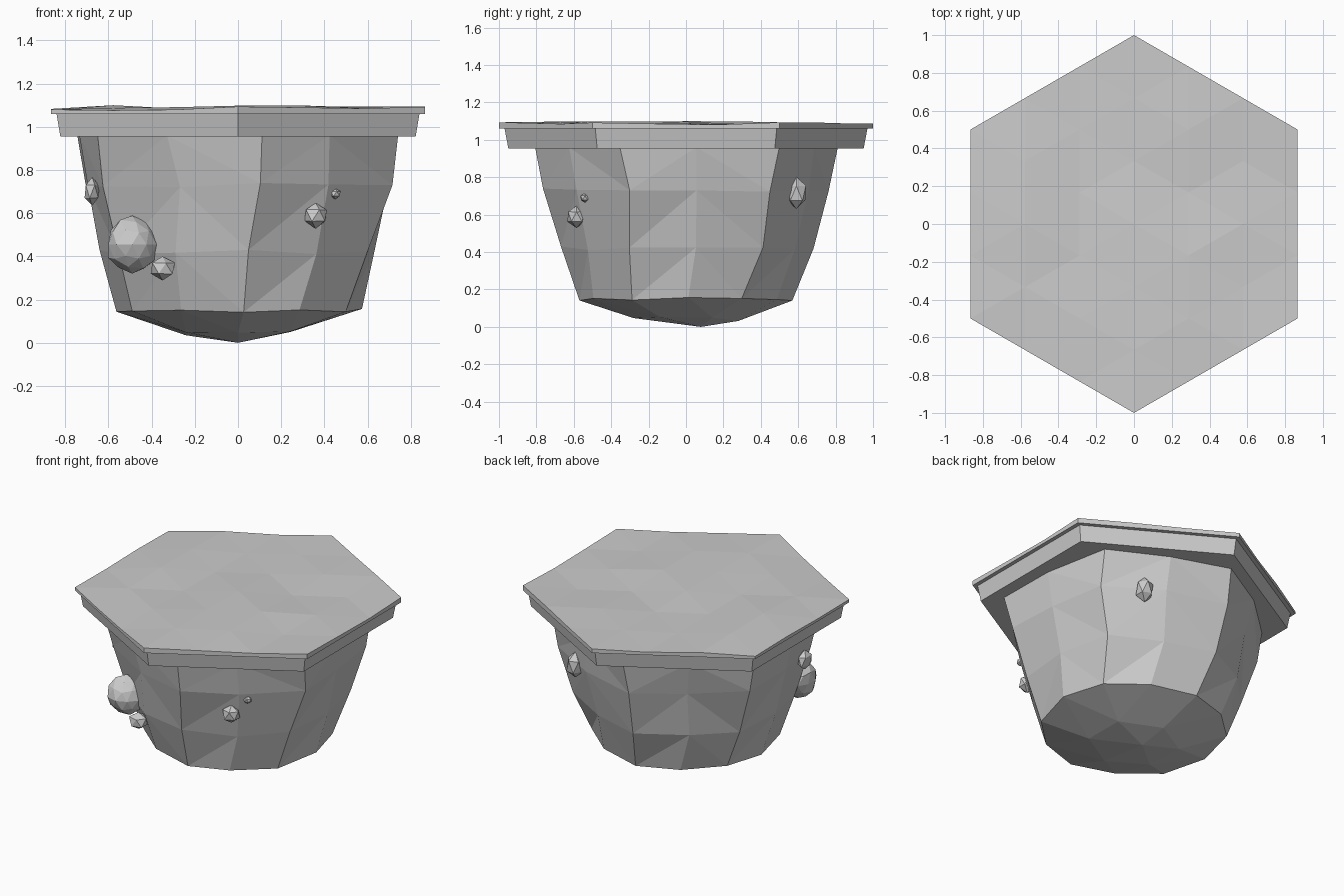
import bpy, bmesh, random
from math import radians, cos, sin
from mathutils import Vector

if "Cube" in bpy.data.objects:
    bpy.data.objects.remove(bpy.data.objects["Cube"])

random.seed(4)


def finish(name, bm):
    bmesh.ops.recalc_face_normals(bm, faces=bm.faces[:])
    me = bpy.data.meshes.new(name)
    bm.to_mesh(me)
    bm.free()
    ob = bpy.data.objects.new(name, me)
    bpy.context.collection.objects.link(ob)
    return ob


def bridge(bm, lower, upper, tri=False):
    n = len(lower)
    for i in range(n):
        j = (i + 1) % n
        if not tri:
            bm.faces.new((lower[i], lower[j], upper[j], upper[i]))
        elif i % 2:
            bm.faces.new((lower[i], lower[j], upper[j]))
            bm.faces.new((lower[i], upper[j], upper[i]))
        else:
            bm.faces.new((lower[i], lower[j], upper[i]))
            bm.faces.new((lower[j], upper[j], upper[i]))


def hex_ring(bm, r, z):
    return [bm.verts.new((r * cos(radians(30 + 60 * k)), r * sin(radians(30 + 60 * k)), z))
            for k in range(6)]


# Tapered hexagonal band under the cap
bm = bmesh.new()
low, top = hex_ring(bm, 0.95, 0.955), hex_ring(bm, 0.97, 1.06)
bridge(bm, low, top)
bm.faces.new(low)
bm.faces.new(top)
finish("hex_band", bm)

# Hexagonal cap: triangular grid with gently uneven ground
bm = bmesh.new()
N = 3
a, b = Vector((0.866, 0.5, 0)) / N, Vector((0, 1, 0)) / N
grid = {}
for i in range(-N, N + 1):
    for j in range(-N, N + 1):
        if abs(i + j) <= N:
            rim = max(abs(i), abs(j), abs(i + j)) == N
            z = random.uniform(1.075, 1.095) if rim else random.uniform(1.078, 1.102)
            grid[i, j] = bm.verts.new(a * i + b * j + Vector((0, 0, z)))
for (i, j) in list(grid):
    for tri in (((i, j), (i + 1, j), (i, j + 1)), ((i + 1, j), (i + 1, j - 1), (i, j))):
        if all(k in grid for k in tri):
            bm.faces.new([grid[k] for k in tri])
rim_edges = [e for e in bm.edges if e.is_boundary]
skirt = bmesh.ops.extrude_edge_only(bm, edges=rim_edges)["geom"]
for v in skirt:
    if isinstance(v, bmesh.types.BMVert):
        v.co.z = 1.06
bmesh.ops.holes_fill(bm, edges=[e for e in bm.edges if e.is_boundary], sides=0)
finish("ground_cap", bm)

# Faceted rock body: 12-sided rings (height, corner radius, mid radius, twist)
bm = bmesh.new()
rings = []
for z, rc, rm, twist in ((0.15, 0.58, 0.565, 1), (0.42, 0.68, 0.645, 5),
                         (0.73, 0.77, 0.71, 6), (0.96, 0.81, 0.745, 6)):
    ring = []
    for k in range(12):
        ang = radians(30 * k + twist + random.uniform(-2, 2))
        r = (rc if k % 2 else rm) + random.uniform(-0.012, 0.012)
        dz = random.uniform(-0.01, 0.01) if z < 0.9 else 0
        ring.append(bm.verts.new((r * cos(ang), r * sin(ang), z + dz)))
    rings.append(ring)
for lo, hi in zip(rings, rings[1:]):
    bridge(bm, lo, hi, tri=True)
bm.faces.new(rings[-1])
# Shallow underside
inner = [bm.verts.new((0.28 * cos(radians(60 * k + 30)), 0.28 * sin(radians(60 * k + 30)),
                       0.045 + random.uniform(-0.015, 0.015))) for k in range(6)]
tip = bm.verts.new((0, 0.08, 0))
for k in range(6):
    n = (k + 1) % 6
    p, q, s = (rings[0][(2 * k + m) % 12] for m in (1, 2, 3))
    bm.faces.new((p, q, inner[k]))
    bm.faces.new((q, inner[n], inner[k]))
    bm.faces.new((q, s, inner[n]))
    bm.faces.new((inner[k], inner[n], tip))
finish("rock_body", bm)


# Small stones stuck in the sides
def stone(name, pos, size, detail=1):
    bm = bmesh.new()
    bmesh.ops.create_icosphere(bm, subdivisions=detail, radius=1)
    for v in bm.verts:
        v.co *= random.uniform(0.92, 1.06)
        v.co = Vector(c * s for c, s in zip(v.co, size)) + Vector(pos)
    finish(name, bm)


stone("large_stone", (-0.49, -0.485, 0.455), (0.12, 0.12, 0.128), 2)
stone("front_left_stone", (-0.35, -0.56, 0.345), (0.062, 0.06, 0.056))
stone("front_right_stone", (0.36, -0.585, 0.59), (0.062, 0.055, 0.06))
stone("tiny_stone", (0.45, -0.54, 0.69), (0.028, 0.026, 0.025))
stone("left_stone", (-0.675, -0.30, 0.70), (0.04, 0.06, 0.065))
stone("back_right_stone", (0.41, 0.59, 0.715), (0.06, 0.06, 0.088))
